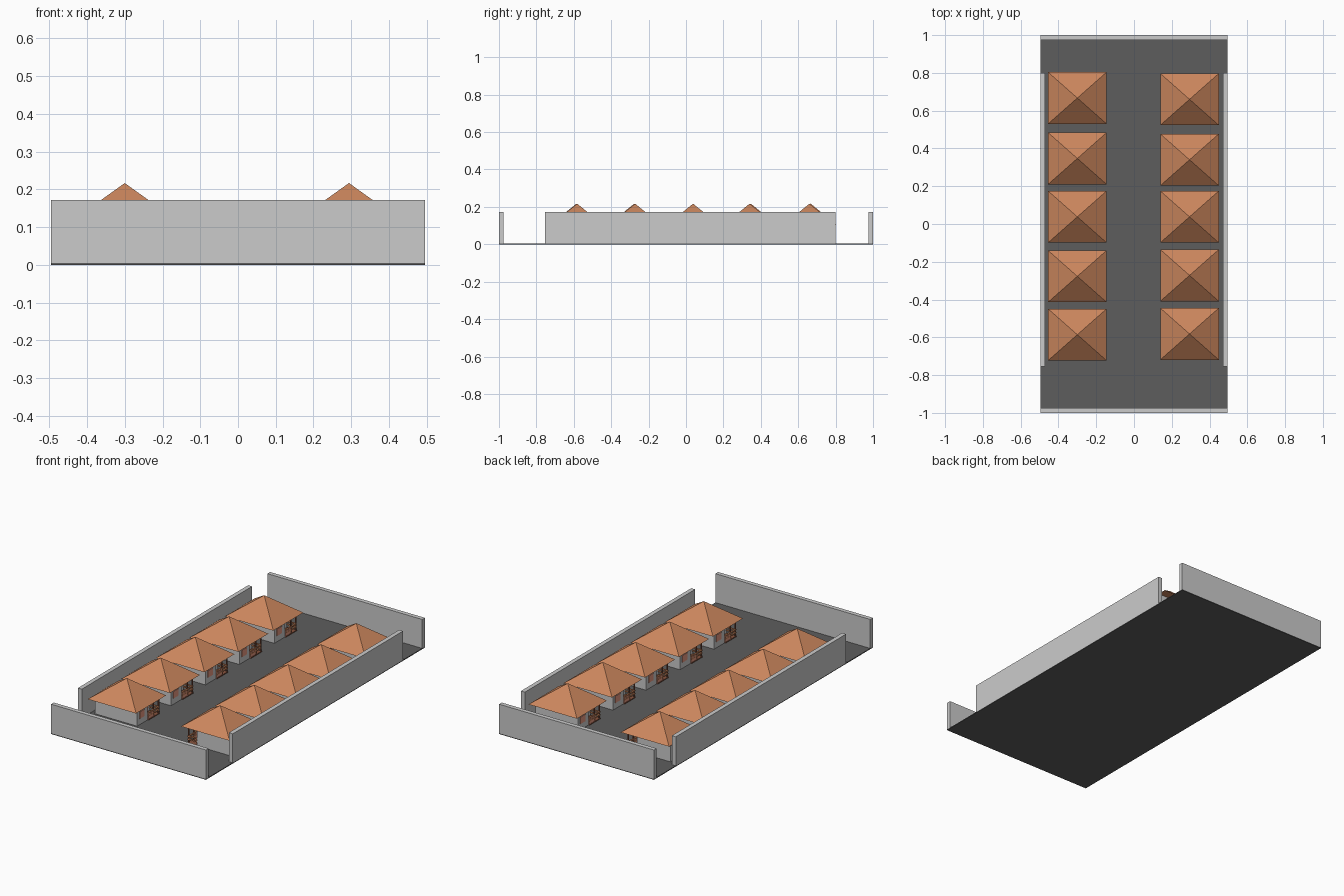
import bpy, bmesh
from mathutils import Matrix

if "Cube" in bpy.data.objects:
    bpy.data.objects.remove(bpy.data.objects["Cube"])


def material(name, rgb):
    m = bpy.data.materials.new(name)
    m.diffuse_color = (*rgb, 1)
    m.use_nodes = True
    m.node_tree.nodes["Principled BSDF"].inputs["Base Color"].default_value = m.diffuse_color
    return m


ASPHALT = material("asphalt", (0.11, 0.11, 0.11))
TILE = material("roof_tile", (0.6, 0.24, 0.11))
SALMON = material("salmon", (0.8, 0.32, 0.22))
WOOD = material("dark_wood", (0.25, 0.09, 0.05))


def make(name, bm, mat=None, matrix=None):
    bmesh.ops.recalc_face_normals(bm, faces=bm.faces)
    me = bpy.data.meshes.new(name)
    bm.to_mesh(me)
    bm.free()
    ob = bpy.data.objects.new(name, me)
    bpy.context.collection.objects.link(ob)
    if mat:
        me.materials.append(mat)
    if matrix is not None:
        ob.matrix_world = matrix
    return ob


def box(name, x0, x1, y0, y1, z0, z1, mat=None, matrix=None):
    bm = bmesh.new()
    bmesh.ops.create_cube(bm, size=1)
    for v in bm.verts:
        v.co = (x1 if v.co.x > 0 else x0,
                y1 if v.co.y > 0 else y0,
                z1 if v.co.z > 0 else z0)
    return make(name, bm, mat, matrix)


def prism(name, outline, z0, z1, mat=None, matrix=None):
    bm = bmesh.new()
    face = bm.faces.new([bm.verts.new((x, y, z0)) for x, y in outline])
    top = bmesh.ops.extrude_face_region(bm, geom=[face])["geom"]
    for v in top:
        if isinstance(v, bmesh.types.BMVert):
            v.co.z = z1
    return make(name, bm, mat, matrix)


def roof(name, hx, hy, z0, z1, matrix):
    bm = bmesh.new()
    base = [bm.verts.new((sx * hx, sy * hy, z0))
            for sx, sy in ((-1, -1), (1, -1), (1, 1), (-1, 1))]
    apex = bm.verts.new((0, 0, z1))
    bm.faces.new(base[::-1])
    for i in range(4):
        bm.faces.new((base[i], base[(i + 1) % 4], apex))
    return make(name, bm, TILE, matrix)


# ground slab and perimeter walls
G = 0.005
box("ground", -0.495, 0.495, -1, 1, 0, G, ASPHALT)
for name, s in (("front", -1), ("back", 1)):
    box(name + "_wall", -0.495, 0.495, *sorted((s * 0.975, s)), G, 0.172)
for name, s in (("left", -1), ("right", 1)):
    box(name + "_wall", *sorted((s * 0.47, s * 0.495)), -0.755, 0.80, G, 0.172)


# one house; local +x faces the central street
def house(label, m):
    roof(label + "_roof", 0.155, 0.137, 0.106, 0.217, m)
    # walls with a recessed porch corner
    prism(label + "_walls",
          [(-0.145, -0.085), (0.125, -0.085), (0.125, 0.01),
           (0.07, 0.01), (0.07, 0.11), (-0.145, 0.11)], G, 0.106, None, m)
    # window, door and porch panel
    box(label + "_window", 0.123, 0.128, -0.065, -0.02, 0.04, 0.08, SALMON, m)
    box(label + "_door", 0.068, 0.074, 0.045, 0.085, G, 0.085, SALMON, m)
    box(label + "_porch_panel", 0.124, 0.130, 0.01, 0.06, G, 0.04, SALMON, m)
    # porch floor, posts and railings
    box(label + "_porch_floor", 0.07, 0.132, 0.01, 0.11, G, 0.010, WOOD, m)
    for i, y in enumerate((0.06, 0.107)):
        box(f"{label}_post_{i}", 0.124, 0.130, y - 0.003, y + 0.003, G, 0.12 - i * 0.008, WOOD, m)
    for i, z in enumerate((0.025, 0.042)):
        box(f"{label}_front_rail_{i}", 0.123, 0.131, 0.01, 0.11, z, z + 0.007, TILE, m)
        box(f"{label}_side_rail_{i}", 0.07, 0.131, 0.103, 0.11, z, z + 0.007, TILE, m)


# two facing rows, the right row turned half around
for i, y in enumerate((0.667, 0.347, 0.038, -0.277, -0.586)):
    house(f"left_house_{i}", Matrix.Translation((-0.30, y, 0)))
for i, y in enumerate((0.66, 0.34, 0.038, -0.272, -0.582)):
    house(f"right_house_{i}",
          Matrix.Translation((0.294, y, 0)) @ Matrix.Rotation(3.14159265, 4, 'Z'))
